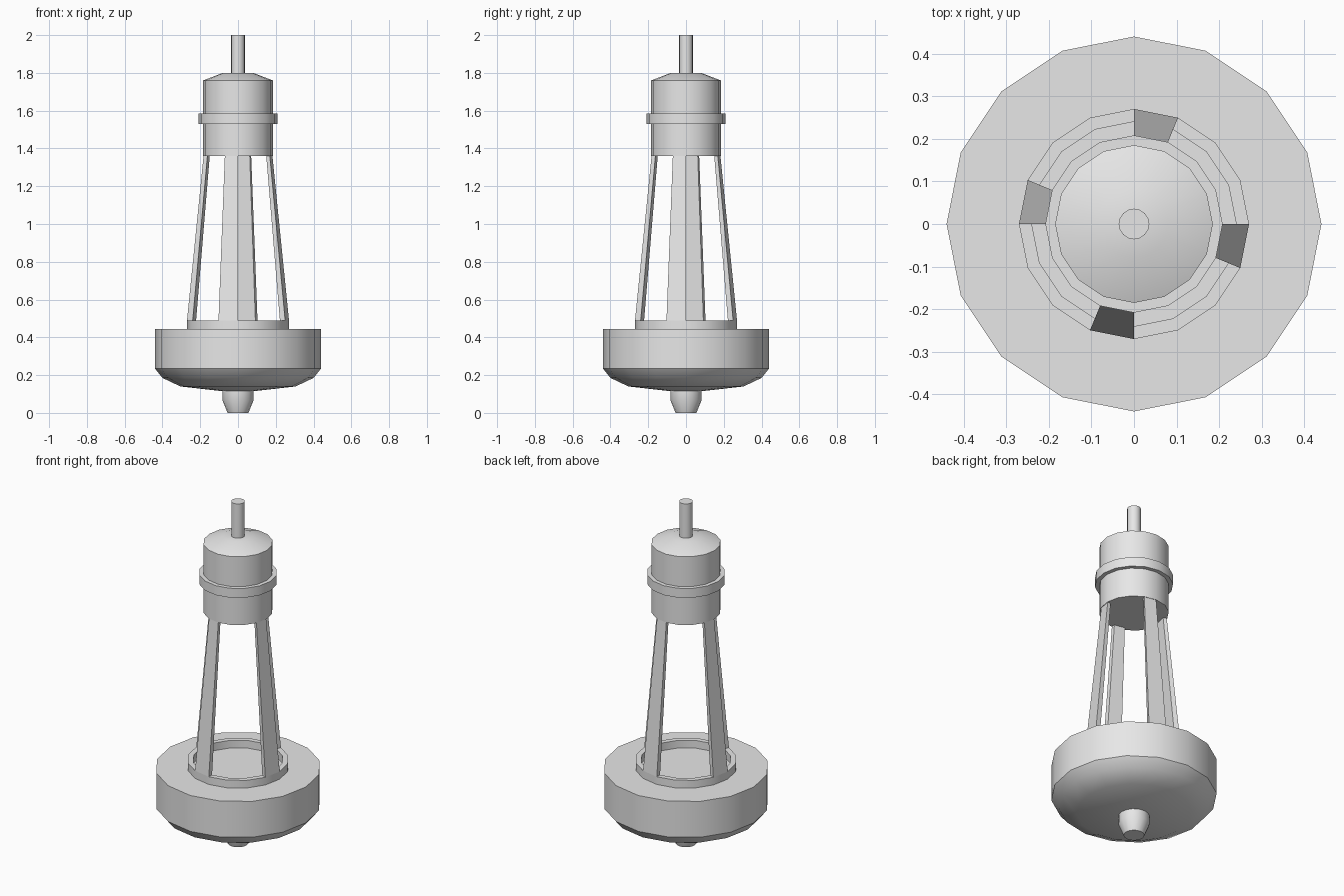
import bpy, bmesh, math

SIDES = 16
STEP = math.tau / SIDES

cube = bpy.data.objects.get("Cube")
if cube:
    bpy.data.objects.remove(cube, do_unlink=True)

grey = bpy.data.materials.new("light_grey")
grey.use_nodes = True
colour = (0.8, 0.8, 0.8, 1)
grey.diffuse_color = colour
grey.node_tree.nodes["Principled BSDF"].inputs["Base Color"].default_value = colour


def finish(name, bm, angle=35):
    bmesh.ops.recalc_face_normals(bm, faces=bm.faces)
    mesh = bpy.data.meshes.new(name)
    bm.to_mesh(mesh)
    bm.free()
    mesh.materials.append(grey)
    obj = bpy.data.objects.new(name, mesh)
    bpy.context.collection.objects.link(obj)
    bpy.ops.object.select_all(action="DESELECT")
    obj.select_set(True)
    bpy.context.view_layer.objects.active = obj
    bpy.ops.object.shade_smooth_by_angle(angle=math.radians(angle))
    return obj


def ring_verts(bm, r, z):
    return [bm.verts.new((r * math.cos(i * STEP), r * math.sin(i * STEP), z))
            for i in range(SIDES)]


def lathe(name, profile, closed=False):
    """Turn a (radius, height) profile; open profiles get end caps."""
    bm = bmesh.new()
    rings = [ring_verts(bm, r, z) for r, z in profile]
    pairs = list(zip(rings, rings[1:]))
    if closed:
        pairs.append((rings[-1], rings[0]))
    else:
        bm.faces.new(rings[0])
        bm.faces.new(rings[-1])
    for a, b in pairs:
        for i in range(SIDES):
            j = (i + 1) % SIDES
            bm.faces.new((a[i], a[j], b[j], b[i]))
    return finish(name, bm)


def leg(name, start):
    """One ring segment drawn up and inward to the lantern."""
    bm = bmesh.new()
    ends = []
    for z, scale in ((0.49, 1), (1.36, 0.675)):
        corners = ((0.27, start), (0.27, start - STEP),
                   (0.24, start - STEP), (0.24, start))
        ends.append([bm.verts.new((r * scale * math.cos(a), r * scale * math.sin(a), z))
                     for r, a in corners])
    low, high = ends
    bm.faces.new(low)
    bm.faces.new(high)
    for i in range(4):
        j = (i + 1) % 4
        bm.faces.new((low[i], low[j], high[j], high[i]))
    return finish(name, bm)


# Float and ballast weight
lathe("float", [(0.085, 0.115), (0.305, 0.14), (0.40, 0.185), (0.44, 0.235), (0.44, 0.445)])
lathe("ballast_weight", [(0.055, 0), (0.083, 0.068), (0.083, 0.118)])

# Raised rim carrying the legs
lathe("base_rim", [(0.27, 0.445), (0.27, 0.49), (0.24, 0.49), (0.24, 0.445)], closed=True)
for k, side in enumerate(("left", "back", "right", "front")):
    leg(side + "_leg", k * math.pi / 2)

# Lantern head, collar and mast
lathe("lantern_head", [(0.185, 1.36), (0.185, 1.76), (0.08, 1.80)])
lathe("collar", [(0.18, 1.53), (0.208, 1.53), (0.208, 1.585), (0.18, 1.585)], closed=True)
lathe("mast", [(0.036, 1.79), (0.036, 2.0)])
